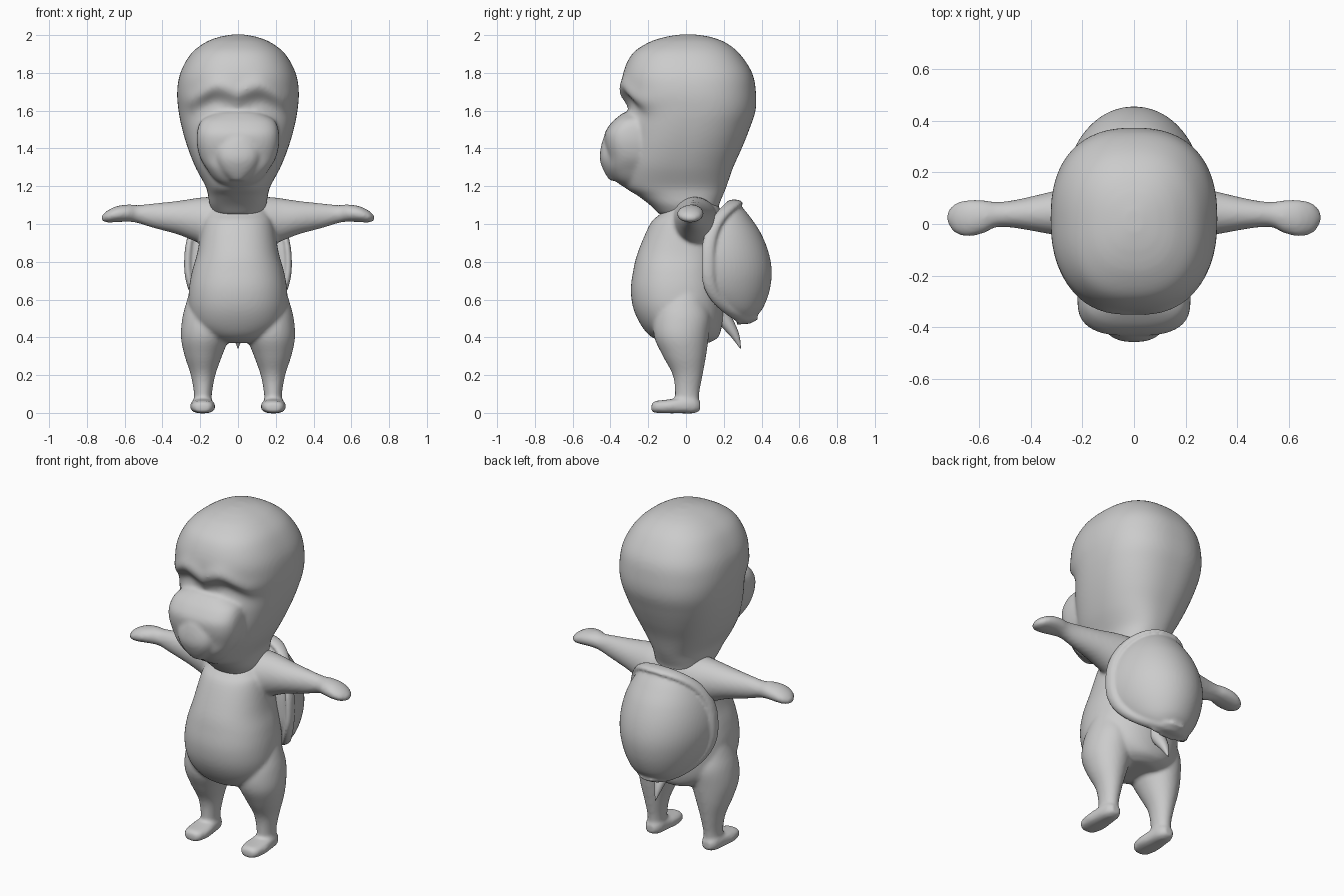
import bpy, bmesh, math
from mathutils import Vector

AXES = {  # loft direction -> mapping of (t, a, b) to xyz
    'z': lambda t, a, b: (a, b, t),
    'x': lambda t, a, b: (t, b, a),
    'y': lambda t, a, b: (a, t, b),
}


def spline(rows, steps):
    """Catmull-Rom interpolation of section rows."""
    out = []
    for i in range(len(rows) - 1):
        p0, p1, p2, p3 = (rows[max(0, min(len(rows) - 1, i + k))] for k in (-1, 0, 1, 2))
        for s in range(steps):
            u = s / steps
            out.append([0.5 * (2 * b + (c - a) * u + (2 * a - 5 * b + 4 * c - d) * u * u
                               + (3 * b - a - 3 * c + d) * u ** 3)
                        for a, b, c, d in zip(p0, p1, p2, p3)])
    return out + [list(rows[-1])]


def loft(bm, rows, axis='z', side=1, p=2.0, n=40, steps=5):
    """Skin rows (t, a0, a1, b0, b1) with superelliptic sections."""
    rings = []
    for t, a0, a1, b0, b1 in spline(rows, steps):
        ring = []
        for k in range(n):
            th = 2 * math.pi * k / n
            c, s = math.cos(th), math.sin(th)
            a = (a0 + a1) / 2 + (a1 - a0) / 2 * math.copysign(abs(c) ** (2 / p), c)
            b = (b0 + b1) / 2 + (b1 - b0) / 2 * math.copysign(abs(s) ** (2 / p), s)
            x, y, z = AXES[axis](t, a, b)
            ring.append(bm.verts.new((x * side, y, z)))
        rings.append(ring)
    for r, q in zip(rings, rings[1:]):
        for k in range(n):
            bm.faces.new((r[k], r[(k + 1) % n], q[(k + 1) % n], q[k]))
    bm.faces.new(rings[0])
    bm.faces.new(rings[-1])


def sym(rows):
    """Rows (z, half width, y0, y1) mirrored about x = 0."""
    return [(z, -w, w, y0, y1) for z, w, y0, y1 in rows]


def finish(bm, name, voxel=0, smooth=4):
    bmesh.ops.recalc_face_normals(bm, faces=bm.faces)
    me = bpy.data.meshes.new(name)
    for f in bm.faces:
        f.smooth = True
    bm.to_mesh(me)
    bm.free()
    ob = bpy.data.objects.new(name, me)
    bpy.context.collection.objects.link(ob)
    if voxel:
        m = ob.modifiers.new("blend", 'REMESH')
        m.mode = 'VOXEL'
        m.voxel_size = voxel
        m.use_smooth_shade = True
        m = ob.modifiers.new("soften", 'SMOOTH')
        m.factor = 0.5
        m.iterations = smooth
    return ob


# Head: skull and neck, with brow ridge and eye hollows pushed into the front
bm = bmesh.new()
loft(bm, sym([(1.05, .125, -.14, .17), (1.1, .15, -.19, .175), (1.15, .158, -.255, .195),
              (1.2, .172, -.325, .215),
              (1.3, .225, -.34, .25), (1.4, .265, -.33, .295), (1.5, .295, -.315, .335),
              (1.6, .315, -.31, .368), (1.7, .322, -.335, .37), (1.8, .305, -.332, .35),
              (1.9, .25, -.285, .285), (1.96, .175, -.20, .21), (1.99, .10, -.11, .13),
              (2.003, .03, -.03, .05)]), p=2.4, n=72, steps=8)
for v in bm.verts:
    x, y, z = v.co
    if y < -.08:
        ax = abs(x)
        brow_z = 1.67 + .04 * math.sin(min(ax / .12, 2) * math.pi / 2) - .3 * max(0, ax - .12)
        d = z - brow_z
        front = min(1, (-.08 - y) / .15)
        ridge = math.exp(-((d - .02) / .045) ** 2)
        hollow = math.exp(-((d + .06) / .05) ** 2) * math.exp(-((ax - .13) / .1) ** 2)
        v.co.y += front * (.025 * hollow - .018 * ridge)
# Muzzle and lower lip
loft(bm, sym([(1.19, .06, -.32, -.15), (1.23, .12, -.375, -.15), (1.29, .165, -.41, -.15),
              (1.35, .20, -.415, -.15), (1.42, .217, -.43, -.15), (1.48, .217, -.43, -.15),
              (1.53, .205, -.40, -.15), (1.56, .18, -.37, -.15), (1.59, .12, -.33, -.15)]),
     p=2.8, n=56)
loft(bm, sym([(1.23, .04, -.405, -.3), (1.28, .09, -.435, -.3), (1.34, .115, -.456, -.3),
              (1.40, .115, -.452, -.3), (1.45, .08, -.44, -.3)]), p=2.3)
finish(bm, "head", .011, 8)

# Body with arms, legs and feet
bm = bmesh.new()
loft(bm, sym([(1.14, .09, -.02, .14), (1.1, .15, -.085, .17), (1.05, .175, -.14, .19),
              (1.0, .19, -.19, .19), (.85, .215, -.255, .19), (.75, .243, -.28, .19),
              (.65, .26, -.292, .2), (.55, .26, -.278, .2), (.46, .235, -.235, .19),
              (.40, .17, -.18, .17), (.37, .10, -.10, .12)]), p=2.25, n=56)
for s in (1, -1):
    # Arm and mitten hand
    loft(bm, [(.08, .90, 1.145, -.08, .17), (.16, .88, 1.143, -.07, .165),
              (.22, .905, 1.137, -.055, .15), (.32, .945, 1.122, -.04, .125),
              (.45, .98, 1.108, -.017, .095), (.53, 1.005, 1.10, -.012, .085),
              (.58, 1.012, 1.103, -.035, .092), (.64, 1.01, 1.095, -.048, .093),
              (.69, 1.008, 1.072, -.035, .08), (.715, 1.015, 1.05, -.005, .055),
              (.724, 1.025, 1.04, .015, .035)], 'x', s)
    # Leg
    loft(bm, [(.66, .12, .25, -.08, .08), (.58, .07, .275, -.14, .11), (.5, .05, .295, -.17, .13),
              (.4, .05, .302, -.168, .12), (.3, .085, .282, -.122, .106),
              (.2, .12, .25, -.07, .088), (.1, .138, .233, -.058, .07),
              (.02, .138, .238, -.065, .07)], 'z', s)
    # Foot
    loft(bm, [(-.183, .16, .215, .008, .045), (-.165, .135, .24, .001, .062),
              (-.10, .121, .253, -.002, .07), (-.03, .128, .248, -.002, .08),
              (.04, .138, .237, -.002, .085), (.075, .16, .215, .012, .06)], 'y', s, 2.6)
finish(bm, "body", .0105, 5)


# Shell: half dome that is widest at the rim and cut off flat in front of it
def rim_y(z):
    c = (z - .785) / (.325 if z > .785 else .295)
    return .116 + (.14 if c > 0 else .2) * min(1, abs(c)) ** 3


bm = bmesh.new()
rows = []
for z, back in ((1.105, .28), (1.08, .305), (1.03, .345), (.95, .397), (.85, .437), (.75, .454),
                (.65, .443), (.56, .41), (.51, .37), (.485, .33)):
    c = (z - .785) / (.325 if z > .785 else .305)
    rows.append((z, .268 * (1 - c * c) ** .47, 2 * rim_y(z) - back, back))
loft(bm, sym(rows), p=2.05, n=72)
for v in bm.verts:
    v.co.y = max(v.co.y, rim_y(v.co.z) - .015)

# Rolled rim that sweeps backwards at top and bottom
path, sec, rings = 80, 12, []
for i in range(path):
    t = 2 * math.pi * i / path
    c, s = math.cos(t), math.sin(t)
    top = c > 0
    q = .85 if top else .95
    z = .785 + (.325 if top else .295) * math.copysign(abs(c) ** q, c)
    centre = Vector((.266 * math.copysign(abs(s) ** q, s), rim_y(z), z))
    out = Vector((s, 0, c))
    depth = .036 + .01 * abs(c) ** 6
    rings.append([bm.verts.new(centre + out * .02 * math.cos(a)
                               + Vector((0, depth * math.sin(a), 0)))
                  for a in (2 * math.pi * k / sec for k in range(sec))])
for i in range(path):
    r, q = rings[i], rings[(i + 1) % path]
    for k in range(sec):
        bm.faces.new((r[k], r[(k + 1) % sec], q[(k + 1) % sec], q[k]))
# Flared lip at the bottom back of the shell
loft(bm, [(.27, -.11, .11, .465, .52), (.34, -.085, .085, .48, .53),
          (.378, -.04, .04, .492, .515)], 'y')
finish(bm, "shell", .009, 3)

# Tail
bm = bmesh.new()
loft(bm, sym([(.55, .05, .11, .22), (.46, .036, .185, .265), (.40, .022, .24, .285),
              (.34, .002, .287, .291)]), n=20)
finish(bm, "tail")
